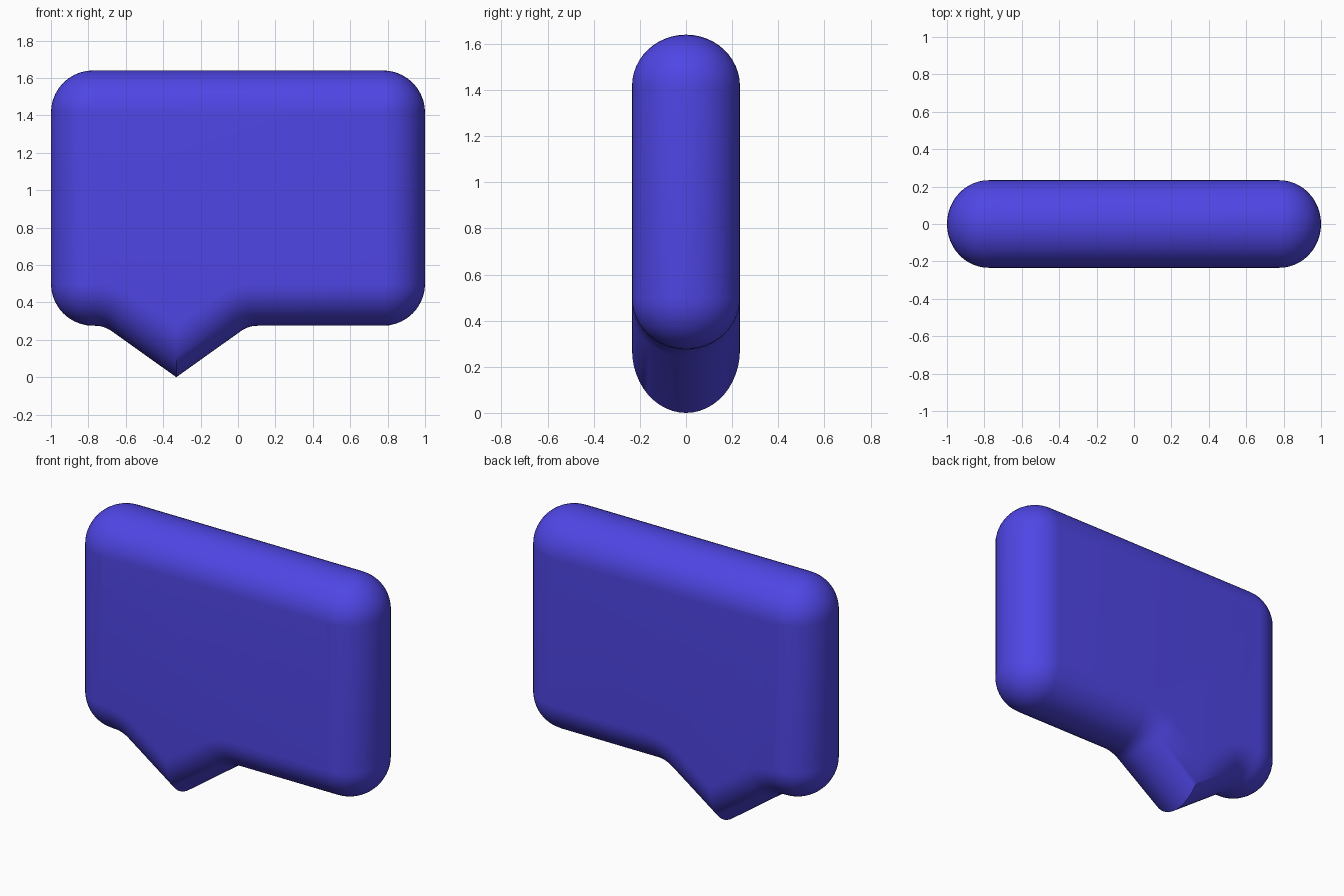
import bpy, bmesh
from math import sin, cos, tan, radians, pi

if "Cube" in bpy.data.objects:
    bpy.data.objects.remove(bpy.data.objects["Cube"])

HALF_Y, R, INSET = 0.234, 0.225, 0.223   # half depth, corner radius, edge rounding
X, BOTTOM, TOP = 1.0, 0.275, 1.64        # body extents
TIP_X, SLOPE, FILLET = -0.33, radians(35.5), 0.15


def arc(cx, cz, r, a0, a1, side, n=10):
    """Outline points on an arc, each with its inward direction."""
    out = []
    for i in range(n + 1):
        a = a0 + (a1 - a0) * i / n
        out.append((cx + r * cos(a), cz + r * sin(a), side * cos(a), side * sin(a)))
    return out


# Outline: tail tip, fillet, four body corners, fillet
reach = BOTTOM / tan(SLOPE) + FILLET * tan(SLOPE / 2)
outline = [(TIP_X, 0.0, 0.0, 1 / cos(SLOPE))]
outline += arc(TIP_X + reach, BOTTOM - FILLET, FILLET, pi / 2 + SLOPE, pi / 2, 1, 6)
corners = [(X - R, BOTTOM + R), (X - R, TOP - R), (R - X, TOP - R), (R - X, BOTTOM + R)]
for k, (cx, cz) in enumerate(corners):
    outline += arc(cx, cz, R, (k - 1) * pi / 2, k * pi / 2, -1)
outline += arc(TIP_X - reach, BOTTOM - FILLET, FILLET, pi / 2, pi / 2 - SLOPE, 1, 6)

# Rings from front to back, inset along a half round edge
bm = bmesh.new()
rings = []
STEPS = 24
for i in range(STEPS + 1):
    t = -pi / 2 + pi * i / STEPS
    d = INSET * (1 - cos(t))
    rings.append([bm.verts.new((x + dx * d, HALF_Y * sin(t), z + dz * d))
                  for x, z, dx, dz in outline])
n = len(outline)
for a, b in zip(rings, rings[1:]):
    for j in range(n):
        k = (j + 1) % n
        bm.faces.new((a[j], a[k], b[k], b[j]))
bm.faces.new(rings[0])
bm.faces.new(rings[-1][::-1])
bmesh.ops.recalc_face_normals(bm, faces=bm.faces)

mesh = bpy.data.meshes.new("speech_bubble")
bm.to_mesh(mesh)
bm.free()
bubble = bpy.data.objects.new("speech_bubble", mesh)
bpy.context.collection.objects.link(bubble)

# Indigo colour and smooth shading with a sharp tail ridge
mat = bpy.data.materials.new("indigo")
mat.diffuse_color = (0.078, 0.061, 0.783, 1)
mat.use_nodes = True
mat.node_tree.nodes["Principled BSDF"].inputs["Base Color"].default_value = mat.diffuse_color
mesh.materials.append(mat)
bpy.context.view_layer.objects.active = bubble
bubble.select_set(True)
bpy.ops.object.shade_smooth_by_angle(angle=radians(40))
